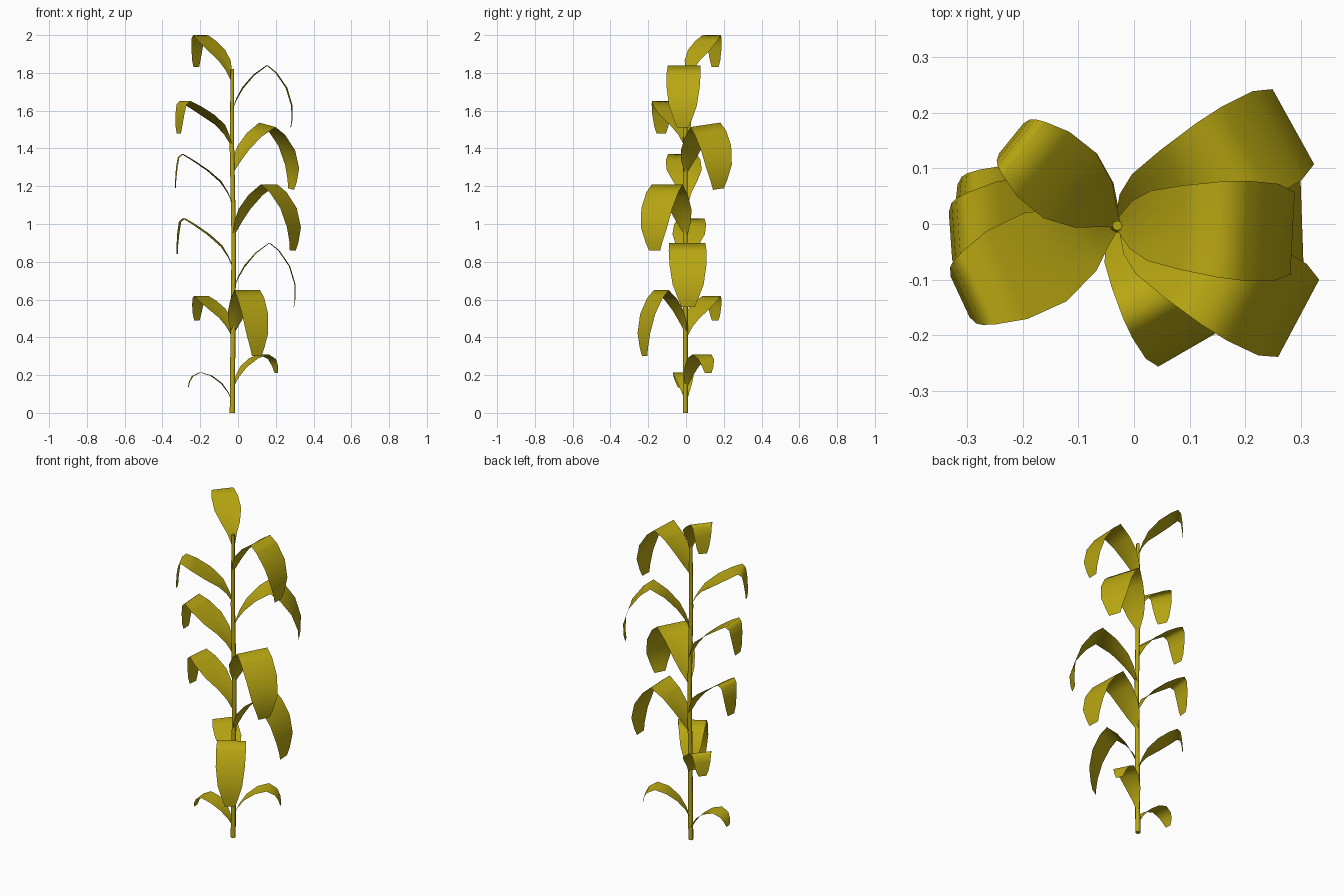
import bpy, bmesh, math
from mathutils import Vector

cube = bpy.data.objects.get("Cube")
if cube:
    bpy.data.objects.remove(cube, do_unlink=True)

mat = bpy.data.materials.new("dry_leaf_yellow")
mat.use_nodes = True
COLOUR = (0.48, 0.385, 0.006, 1)
mat.diffuse_color = COLOUR
mat.node_tree.nodes["Principled BSDF"].inputs["Base Color"].default_value = COLOUR


def add_object(name, bm):
    mesh = bpy.data.meshes.new(name)
    bm.to_mesh(mesh)
    bm.free()
    mesh.materials.append(mat)
    mesh.shade_smooth()
    obj = bpy.data.objects.new(name, mesh)
    bpy.context.collection.objects.link(obj)
    return obj


# Gently bent, tapering stalk: (x, z, radius)
STALK = [(-0.03, 0, 0.014), (-0.027, 0.4, 0.013), (-0.022, 0.9, 0.012),
         (-0.032, 1.4, 0.012), (-0.03, 1.82, 0.009)]


def stalk_x(z):
    for (x0, z0, _), (x1, z1, _) in zip(STALK, STALK[1:]):
        if z <= z1:
            return x0 + (x1 - x0) * (z - z0) / (z1 - z0)
    return STALK[-1][0]


bm = bmesh.new()
SIDES = 8
rings = []
for x, z, r in STALK:
    turns = [2 * math.pi * i / SIDES for i in range(SIDES)]
    rings.append([bm.verts.new((x + r * math.cos(a), r * math.sin(a) - 0.003, z)) for a in turns])
for low, high in zip(rings, rings[1:]):
    for i in range(SIDES):
        j = (i + 1) % SIDES
        bm.faces.new((low[i], low[j], high[j], high[i]))
bm.faces.new(rings[0][::-1])
bm.faces.new(rings[-1])
stalk = add_object("stalk", bm)
bpy.context.view_layer.objects.active = stalk
stalk.select_set(True)
bpy.ops.object.shade_smooth_by_angle(angle=math.radians(50))

# Leaf shapes as fractions: (reach, rise, droop, half width)
LONG = [(0, 0, 0, .1), (.08, .25, 0, .48), (.18, .48, 0, .7), (.36, .77, 0, .84), (.58, 1, 0, .96),
        (.73, 1, .12, 1), (.90, 1, .36, .97), (.99, 1, .65, .82), (.99, 1, .88, .52), (.97, 1, 1, .35)]
SHORT = [(0, 0, 0, .1), (.1, .24, 0, .35), (.22, .44, 0, .68), (.45, .68, 0, .98), (.7, .88, 0, .97),
         (.88, 1, 0, .8), (.95, 1, .1, .7), (.98, 1, .4, .62), (1, 1, .8, .45), (1, 1, 1, .3)]
ARCH = [(0, 0, 0, .1), (.1, .3, 0, .4), (.25, .6, 0, .75), (.48, .88, 0, 1), (.72, 1, 0, 1),
        (.9, 1, .25, .85), (.97, 1, .6, .65), (1, 1, 1, .35)]


def add_leaf(name, shape, base, azimuth, reach, rise, droop, width, roll=0):
    a = math.radians(azimuth)
    out = Vector((math.cos(a), math.sin(a), 0))
    # Roll lifts one edge of the blade above the other
    side = Vector((-math.sin(a), math.cos(a), roll))
    root = Vector((stalk_x(base), 0, base))
    bm = bmesh.new()
    rows = []
    for u, up, down, w in shape:
        mid = root + out * u * reach + Vector((0, 0, up * rise - down * droop))
        cup = 0.25 * max(0, 1 - u * 2) * w * width
        rows.append([bm.verts.new(mid + side * s * w * width + Vector((0, 0, cup * s * s)))
                     for s in (-1, -.5, 0, .5, 1)])
    for near, far in zip(rows, rows[1:]):
        for i in range(len(near) - 1):
            bm.faces.new((near[i], far[i], far[i + 1], near[i + 1]))
    add_object(name, bm)


# Leaves on the left (+x): base height, azimuth, reach, rise, droop, half width, roll
LEFT = [(.65, 2, .33, .25, .34, .1), (.94, -28, .365, .27, .35, .096),
        (1.27, 29, .365, .255, .34, .094, .13), (1.6, -3, .32, .24, .33, .09),
        (.42, -60, .26, .23, .35, .082)]
for i, leaf in enumerate(LEFT):
    add_leaf(f"left_leaf_{i + 1}", LONG, *leaf)

# Leaves on the right (-x)
RIGHT = [(.40, 141, .245, .22, .13, .075), (.76, 174, .3, .27, .19, .088),
         (1.1, 184, .305, .27, .18, .095), (1.41, 205, .31, .24, .17, .09),
         (1.75, 141, .245, .25, .17, .077)]
for i, leaf in enumerate(RIGHT):
    add_leaf(f"right_leaf_{i + 1}", SHORT, *leaf)

# Small arching leaves near the ground
add_leaf("low_left_leaf", ARCH, .13, 27, .26, .18, .1, .055)
add_leaf("low_right_leaf", ARCH, .06, 186, .235, .155, .08, .052)
